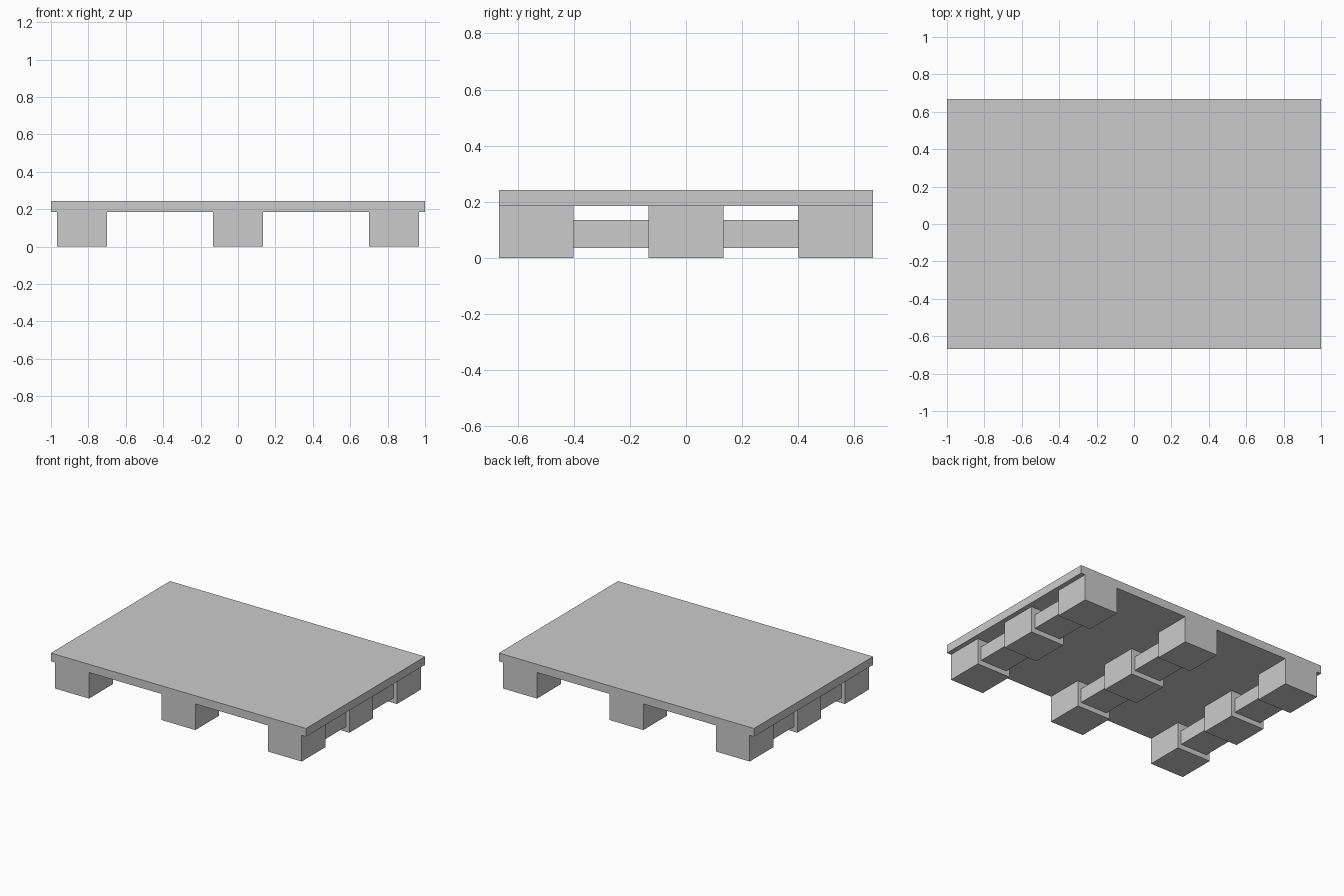
import bpy

if "Cube" in bpy.data.objects:
    bpy.data.objects.remove(bpy.data.objects["Cube"])


def box(name, x, y, z):
    """Axis-aligned box from (min, max) ranges."""
    bpy.ops.mesh.primitive_cube_add(
        size=1, location=[(a + b) / 2 for a, b in (x, y, z)])
    ob = bpy.context.object
    ob.name = name
    ob.scale = [b - a for a, b in (x, y, z)]
    bpy.ops.object.transform_apply(location=False, rotation=False, scale=True)
    return ob


HALF_Y = 0.667
DECK_Z = 0.185
BLOCK_X = 0.265 / 2    # half width of a foot block
RUNNER_X = 0.21 / 2    # half width of a linking runner
BLOCK_Y = 0.2667 / 2

# Solid top deck
box("deck", (-1, 1), (-HALF_Y, HALF_Y), (DECK_Z, 0.243))

for side, cx in (("left", -0.834), ("middle", 0), ("right", 0.834)):
    # Three foot blocks per row, outer ones flush with the deck edge
    for pos, cy in (("front", BLOCK_Y - HALF_Y), ("centre", 0), ("back", HALF_Y - BLOCK_Y)):
        box(f"{side}_{pos}_block", (cx - BLOCK_X, cx + BLOCK_X),
            (cy - BLOCK_Y, cy + BLOCK_Y), (0, DECK_Z))
    # Narrower runners linking the blocks
    for pos, y in (("front", (-0.4, -0.133)), ("back", (0.133, 0.4))):
        box(f"{side}_{pos}_runner", (cx - RUNNER_X, cx + RUNNER_X), y, (0.035, 0.135))
